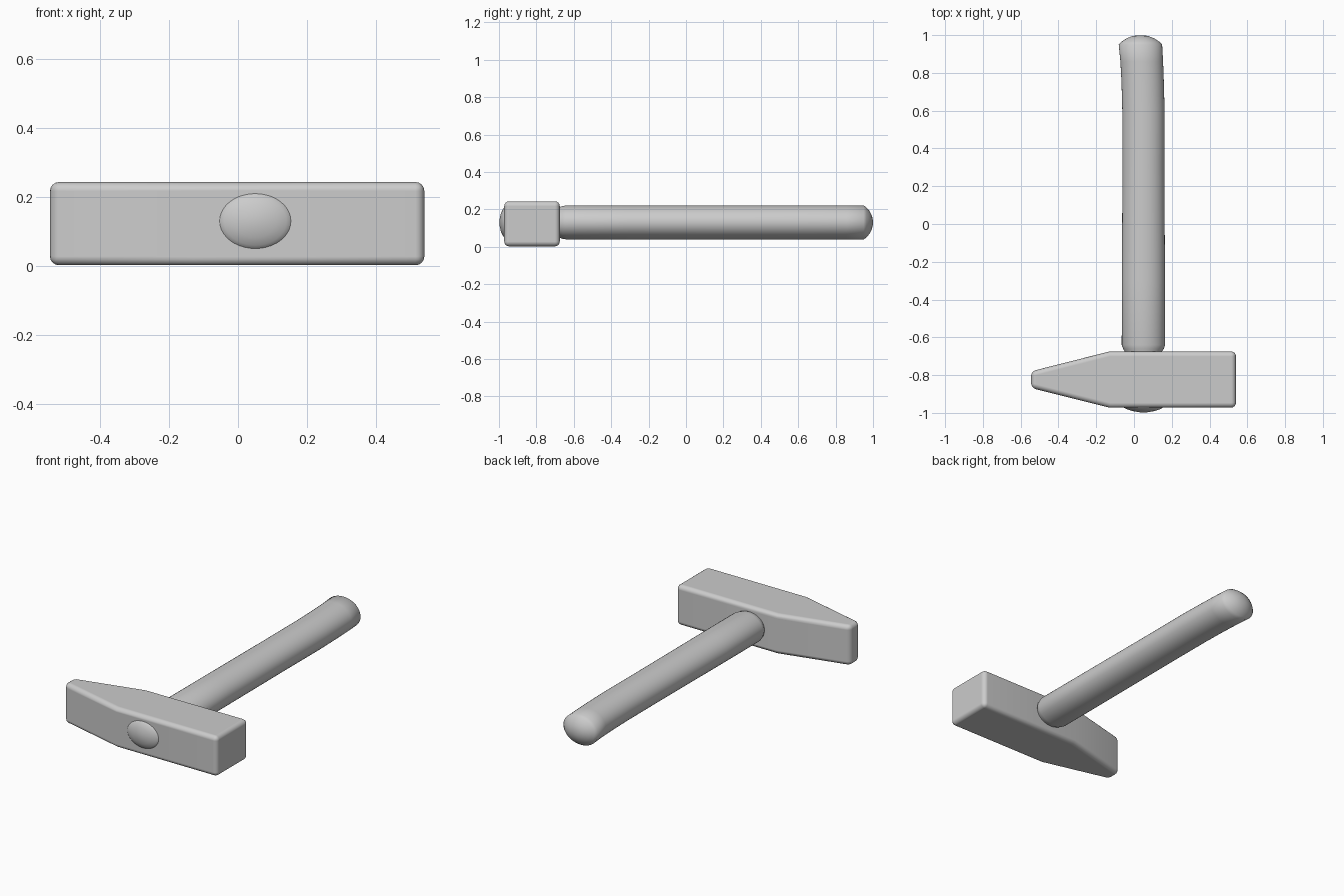
import bpy, bmesh, math

cube = bpy.data.objects.get("Cube")
if cube:
    bpy.data.objects.remove(cube, do_unlink=True)

grey = bpy.data.materials.new("light_grey")
grey.use_nodes = True
colour = (0.6, 0.6, 0.6, 1)
grey.diffuse_color = colour
grey.node_tree.nodes["Principled BSDF"].inputs["Base Color"].default_value = colour


def make_object(name, bm, angle):
    bmesh.ops.recalc_face_normals(bm, faces=bm.faces)
    mesh = bpy.data.meshes.new(name)
    bm.to_mesh(mesh)
    bm.free()
    mesh.materials.append(grey)
    obj = bpy.data.objects.new(name, mesh)
    bpy.context.collection.objects.link(obj)
    bpy.ops.object.select_all(action="DESELECT")
    obj.select_set(True)
    bpy.context.view_layer.objects.active = obj
    bpy.ops.object.shade_smooth_by_angle(angle=math.radians(angle))
    return obj


# Hammer head: wedge-shaped outline extruded upwards, edges rounded
outline = [(0.54, -0.972), (0.54, -0.675), (-0.13, -0.675),
           (-0.545, -0.78), (-0.545, -0.868), (-0.13, -0.972)]
bm = bmesh.new()
base = bm.faces.new([bm.verts.new((x, y, 0.002)) for x, y in outline])
top = bmesh.ops.extrude_face_region(bm, geom=[base])["geom"]
bmesh.ops.translate(bm, vec=(0, 0, 0.241),
                    verts=[v for v in top if isinstance(v, bmesh.types.BMVert)])
head = make_object("hammer_head", bm, 40)
bevel = head.modifiers.new("rounded_edges", "BEVEL")
bevel.width = 0.026
bevel.segments = 4
bevel.limit_method = "ANGLE"
bevel.angle_limit = math.radians(30)
bevel.harden_normals = True

# Handle: elliptical rings (y, centre x, half width, half height)
rings = [(-0.997, 0.05, 0.02, 0.016), (-0.99, 0.05, 0.06, 0.048),
         (-0.98, 0.05, 0.09, 0.07), (-0.965, 0.05, 0.115, 0.088),
         (-0.94, 0.05, 0.118, 0.09), (-0.72, 0.05, 0.09, 0.078),
         (-0.68, 0.05, 0.095, 0.08), (-0.662, 0.05, 0.107, 0.087),
         (-0.64, 0.05, 0.115, 0.091), (-0.3, 0.05, 0.114, 0.091),
         (0.3, 0.05, 0.111, 0.091), (0.6, 0.05, 0.112, 0.091),
         (0.75, 0.046, 0.112, 0.091), (0.86, 0.041, 0.113, 0.091),
         (0.95, 0.034, 0.115, 0.091), (0.965, 0.034, 0.1, 0.08),
         (0.982, 0.034, 0.075, 0.06), (0.994, 0.034, 0.045, 0.036),
         (0.999, 0.034, 0.018, 0.014)]
SIDES = 40
bm = bmesh.new()
loops = []
for y, cx, rx, rz in rings:
    angles = [2 * math.pi * i / SIDES for i in range(SIDES)]
    loops.append([bm.verts.new((cx + rx * math.cos(a), y, 0.13 + rz * math.sin(a)))
                  for a in angles])
for a, b in zip(loops, loops[1:]):
    for i in range(SIDES):
        j = (i + 1) % SIDES
        bm.faces.new((a[i], a[j], b[j], b[i]))
bm.faces.new(loops[0])
bm.faces.new(loops[-1])
make_object("handle", bm, 60)
